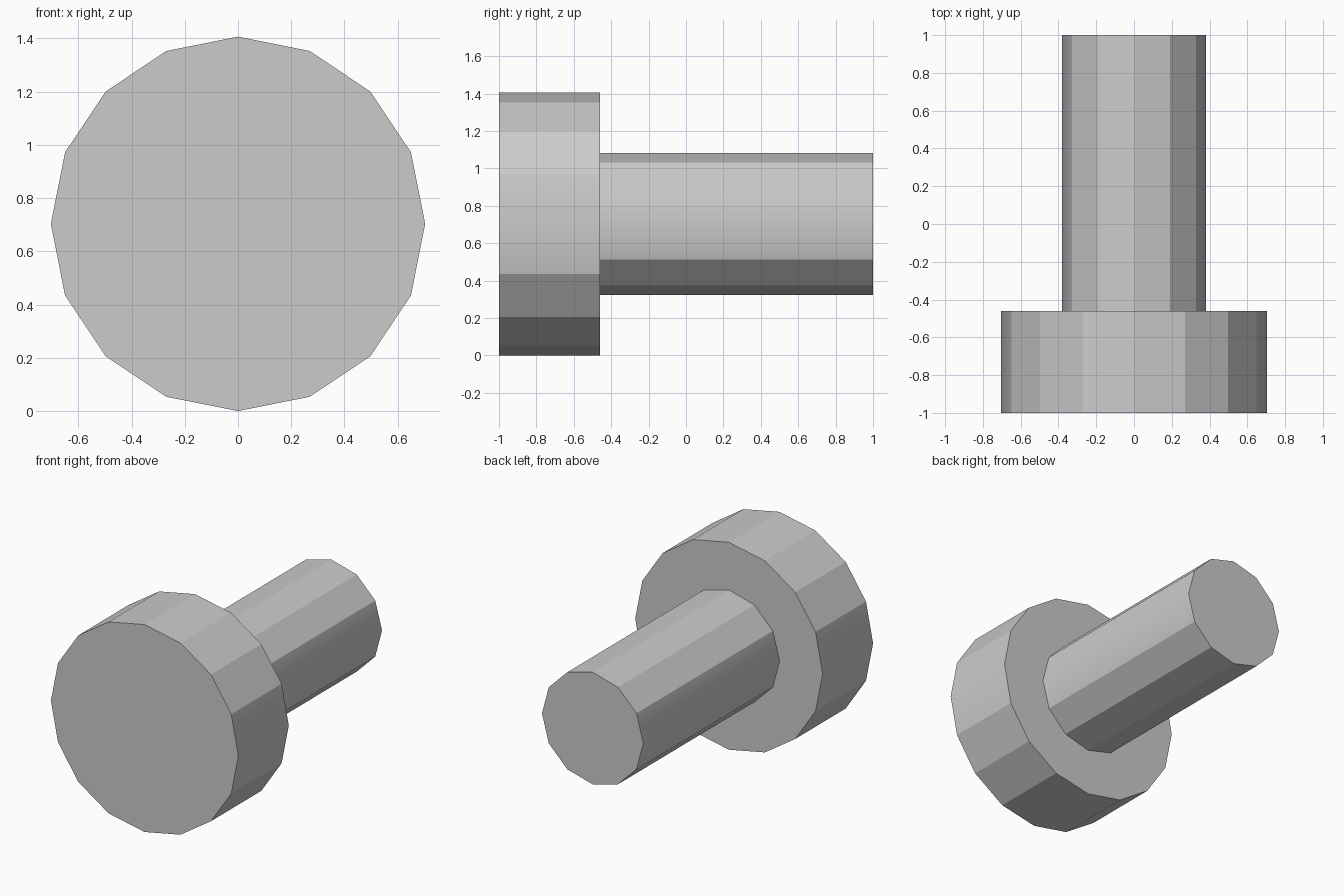
import bpy
import bmesh
from math import atan2, degrees, radians
from mathutils import Matrix

cube = bpy.data.objects.get("Cube")
if cube:
    bpy.data.objects.remove(cube, do_unlink=True)

HEAD_RADIUS = 0.703
SHAFT_RADIUS = 0.38
AXIS_Z = HEAD_RADIUS

# One plain grey for the whole model
grey = bpy.data.materials.new("plain_grey")
grey.use_nodes = True
colour = (0.6, 0.6, 0.6, 1.0)
grey.diffuse_color = colour
grey.node_tree.nodes["Principled BSDF"].inputs["Base Color"].default_value = colour


def cylinder_along_y(name, radius, sides, y_start, y_end, crease_angles=()):
    """Cylinder lying along y, smooth-sided, with chosen creases around it."""
    bm = bmesh.new()
    bmesh.ops.create_cone(bm, cap_ends=True, segments=sides, radius1=radius,
                          radius2=radius, depth=y_end - y_start)
    bm.transform(Matrix.Rotation(radians(90), 4, "X"))
    for face in bm.faces:
        face.smooth = abs(face.normal.y) < 0.5
    for edge in bm.edges:
        a, b = edge.verts
        if abs(a.co.y - b.co.y) < 0.001:
            edge.smooth = False
        else:
            angle = round(degrees(atan2(a.co.z, a.co.x)))
            edge.smooth = angle not in crease_angles
    mesh = bpy.data.meshes.new(name)
    bm.to_mesh(mesh)
    bm.free()
    mesh.materials.append(grey)
    obj = bpy.data.objects.new(name, mesh)
    obj.location = (0, (y_start + y_end) / 2, AXIS_Z)
    bpy.context.collection.objects.link(obj)
    return obj


# Wide disc at the front
cylinder_along_y("head", HEAD_RADIUS, 16, -1.0, -0.46)

# Narrow round bar behind it, partly creased along its length
cylinder_along_y("shaft", SHAFT_RADIUS, 12, -0.46, 1.0,
                 crease_angles=(60, 30, -30, -60, 150, -150))
